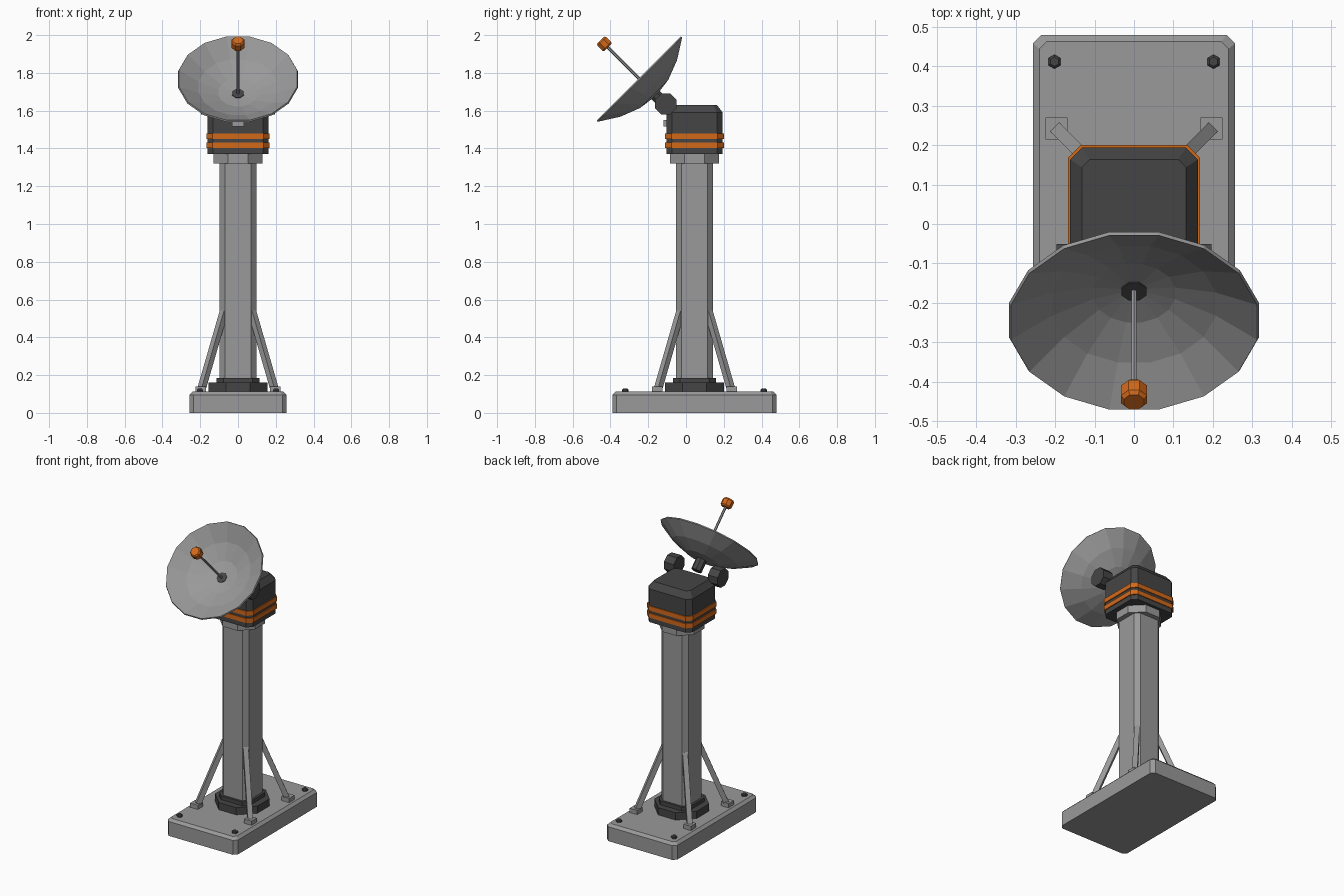
import bpy, bmesh, math
from mathutils import Matrix, Vector

cube = bpy.data.objects.get("Cube")
if cube:
    bpy.data.objects.remove(cube, do_unlink=True)


def material(name, color):
    m = bpy.data.materials.new(name)
    m.use_nodes = True
    m.diffuse_color = (*color, 1)
    bsdf = next(n for n in m.node_tree.nodes if n.type == 'BSDF_PRINCIPLED')
    bsdf.inputs["Base Color"].default_value = (*color, 1)
    return m


GREY = material("light grey metal", (0.32, 0.32, 0.32))
DARK = material("dark grey metal", (0.06, 0.06, 0.06))
ORANGE = material("orange paint", (0.65, 0.14, 0.01))

CY = 0.045  # mast centre line in y


def loft(name, rings, mat, matrix):
    """Skin closed rings of points and cap both ends."""
    bm = bmesh.new()
    loops = [[bm.verts.new(p) for p in ring] for ring in rings]
    n = len(loops[0])
    for a, b in zip(loops, loops[1:]):
        for i in range(n):
            j = (i + 1) % n
            bm.faces.new((a[i], a[j], b[j], b[i]))
    bm.faces.new(loops[0][::-1])
    bm.faces.new(loops[-1])
    bmesh.ops.remove_doubles(bm, verts=bm.verts, dist=1e-5)
    bmesh.ops.recalc_face_normals(bm, faces=bm.faces)
    bm.transform(matrix)
    mesh = bpy.data.meshes.new(name)
    bm.to_mesh(mesh)
    bm.free()
    mesh.materials.append(mat)
    obj = bpy.data.objects.new(name, mesh)
    bpy.context.collection.objects.link(obj)
    return obj


def block(name, sections, mat, matrix=Matrix.Translation((0, CY, 0))):
    """Corner-cut box; each section is (half x, half y, corner cut, z)."""
    rings = []
    for hx, hy, c, z in sections:
        rings.append([(hx, -hy + c, z), (hx, hy - c, z), (hx - c, hy, z),
                      (-hx + c, hy, z), (-hx, hy - c, z), (-hx, -hy + c, z),
                      (-hx + c, -hy, z), (hx - c, -hy, z)])
    return loft(name, rings, mat, matrix)


def turned(name, profile, sides, mat, matrix=Matrix.Translation((0, CY, 0))):
    """Flat-sided turned part from (radius, height) pairs."""
    step = 2 * math.pi / sides
    rings = [[(max(r, 1e-7) * math.cos((i + 0.5) * step),
               max(r, 1e-7) * math.sin((i + 0.5) * step), h)
              for i in range(sides)] for r, h in profile]
    return loft(name, rings, mat, matrix)


# Base slab
block("base_slab", [(0.257, 0.435, 0.022, 0), (0.257, 0.435, 0.022, 0.095),
                    (0.24, 0.418, 0.018, 0.112)], GREY)

# Mast with its dark foot flange and top collar
block("mast", [(0.098, 0.098, 0.028, 0.11), (0.098, 0.098, 0.028, 1.33)], GREY)
turned("mast_flange", [(0.168, 0.11), (0.168, 0.16)], 8, DARK)
block("mast_flange_ring", [(0.113, 0.113, 0.035, 0.16),
                           (0.113, 0.113, 0.035, 0.185)], DARK)
turned("mast_collar", [(0.14, 1.32), (0.14, 1.37)], 8, GREY)

# Anchor bolts, brace feet and diagonal braces at the four corners
for sx, side in ((1, "left"), (-1, "right")):
    for sy, end in ((1, "back"), (-1, "front")):
        tag = f"{end}_{side}"
        turned(f"anchor_bolt_{tag}", [(0.018, 0.11), (0.018, 0.122), (0.012, 0.128)],
               6, DARK, Matrix.Translation((sx * 0.202, CY + sy * 0.367, 0)))
        block(f"brace_foot_{tag}", [(0.028, 0.028, 0, 0.11), (0.028, 0.028, 0, 0.14)],
              GREY, Matrix.Translation((sx * 0.197, CY + sy * 0.197, 0)))
        low = Vector((sx * 0.195, CY + sy * 0.195, 0.12))
        high = Vector((sx * 0.075, CY + sy * 0.075, 0.535))
        along = high - low
        turn = Matrix.Rotation(math.atan2(along.y, along.x), 4, 'Z')
        lean = Matrix.Rotation(math.atan2(along.xy.length, along.z), 4, 'Y')
        block(f"brace_{tag}", [(0.016, 0.016, 0, 0), (0.016, 0.016, 0, along.length)],
              GREY, Matrix.Translation(low) @ turn @ lean)

# Head housing with two painted bands
block("head_housing", [(0.162, 0.149, 0.03, 1.37), (0.162, 0.149, 0.03, 1.59),
                       (0.132, 0.119, 0.02, 1.63)], DARK)
for name, z in (("lower_band", 1.402), ("upper_band", 1.45)):
    block(name, [(0.168, 0.155, 0.032, z), (0.168, 0.155, 0.032, z + 0.03)], ORANGE)
block("front_plate", [(0.033, 0.012, 0, 1.517), (0.033, 0.012, 0, 1.55)], GREY,
      Matrix.Translation((0, -0.108, 0)))

# Tilt pivots on both sides of the head
for sx, side in ((1, "left"), (-1, "right")):
    turned(f"tilt_pivot_{side}", [(0.061, 0.125), (0.061, 0.197)], 8, DARK,
           Matrix.Translation((0, -0.107, 1.635))
           @ Matrix.Rotation(sx * math.pi / 2, 4, 'Y'))

# Dish assembly, tipped halfway to the sky
tilt = Matrix.Translation((0, -0.25, 1.771)) @ Matrix.Rotation(math.pi / 4, 4, 'X')
R, DEPTH, THICK = 0.323, 0.118, 0.012
steps = [k / 3 for k in range(4)]
outer = [(R * t, -DEPTH * (1 - t * t) - THICK * (1 - t * 0.3)) for t in steps]
inner = [((R - 0.004) * t, -DEPTH * (1 - t * t)) for t in reversed(steps)]
turned("dish", outer + inner, 16, GREY, tilt)
turned("dish_hub", [(0.034, -0.2), (0.034, -0.11)], 8, DARK, tilt)
turned("feed_rod", [(0.008, -0.122), (0.008, 0.25)], 6, GREY, tilt)
turned("feed_horn", [(0.028, 0.231), (0.036, 0.24), (0.036, 0.276), (0.028, 0.286)],
       8, ORANGE, tilt)
